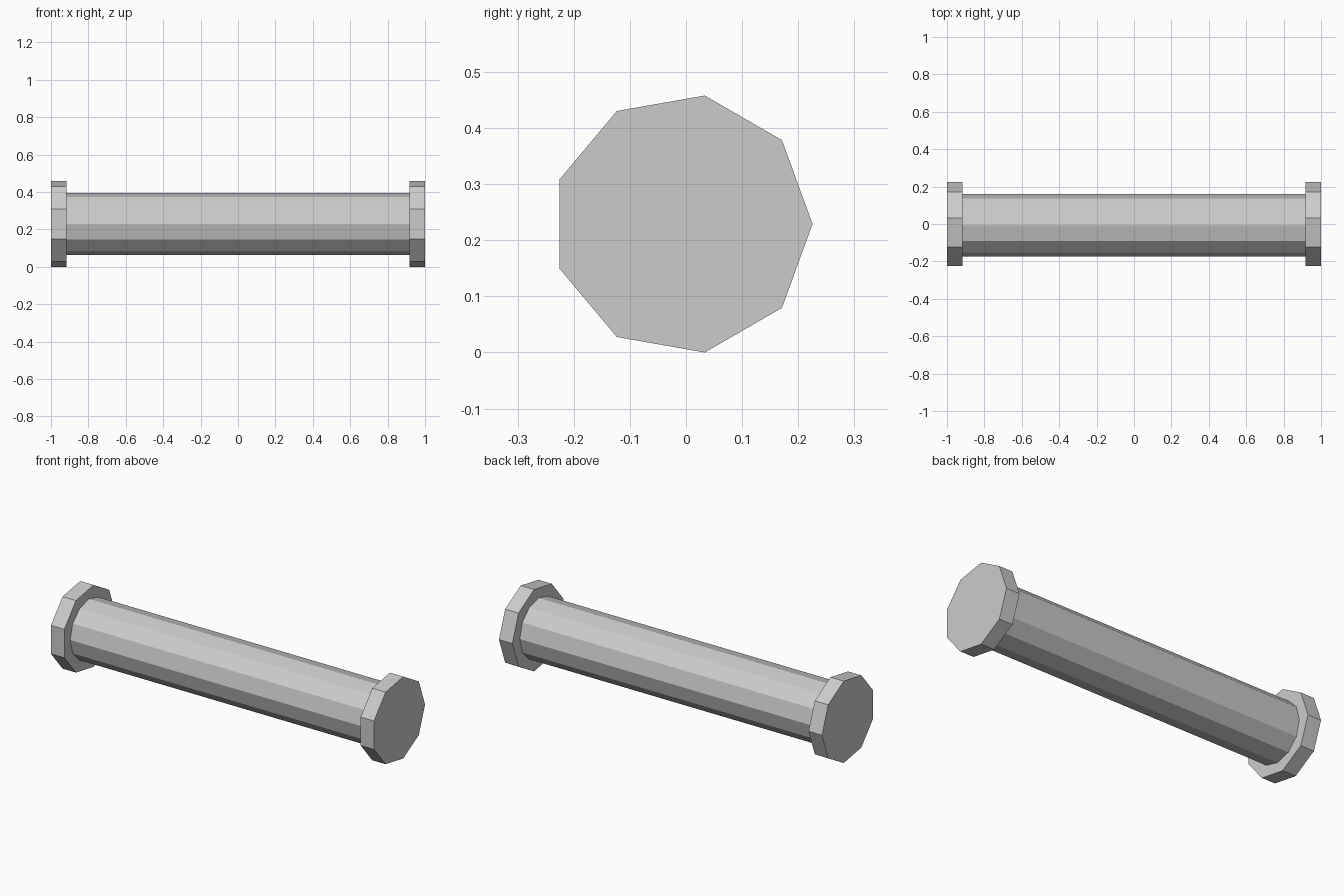
import bpy
import math

if "Cube" in bpy.data.objects:
    bpy.data.objects.remove(bpy.data.objects["Cube"])

# Common axis of all parts, along x
AXIS_Y, AXIS_Z = -0.007, 0.229


def prism(name, sides, radius, x0, x1):
    """Flat-shaded prism along x with its first corner pointing to +y."""
    bpy.ops.mesh.primitive_cylinder_add(
        vertices=sides, radius=radius, depth=x1 - x0,
        location=((x0 + x1) / 2, AXIS_Y, AXIS_Z),
        rotation=(0, math.pi / 2, 0))
    obj = bpy.context.object
    obj.name = name
    return obj


# Twelve-sided shaft, just seated in the end collars
prism("shaft", 12, 0.167, -0.92, 0.92)

# Nine-sided end collars
prism("left_collar", 9, 0.2325, -1.0, -0.917)
prism("right_collar", 9, 0.2325, 0.917, 1.0)
